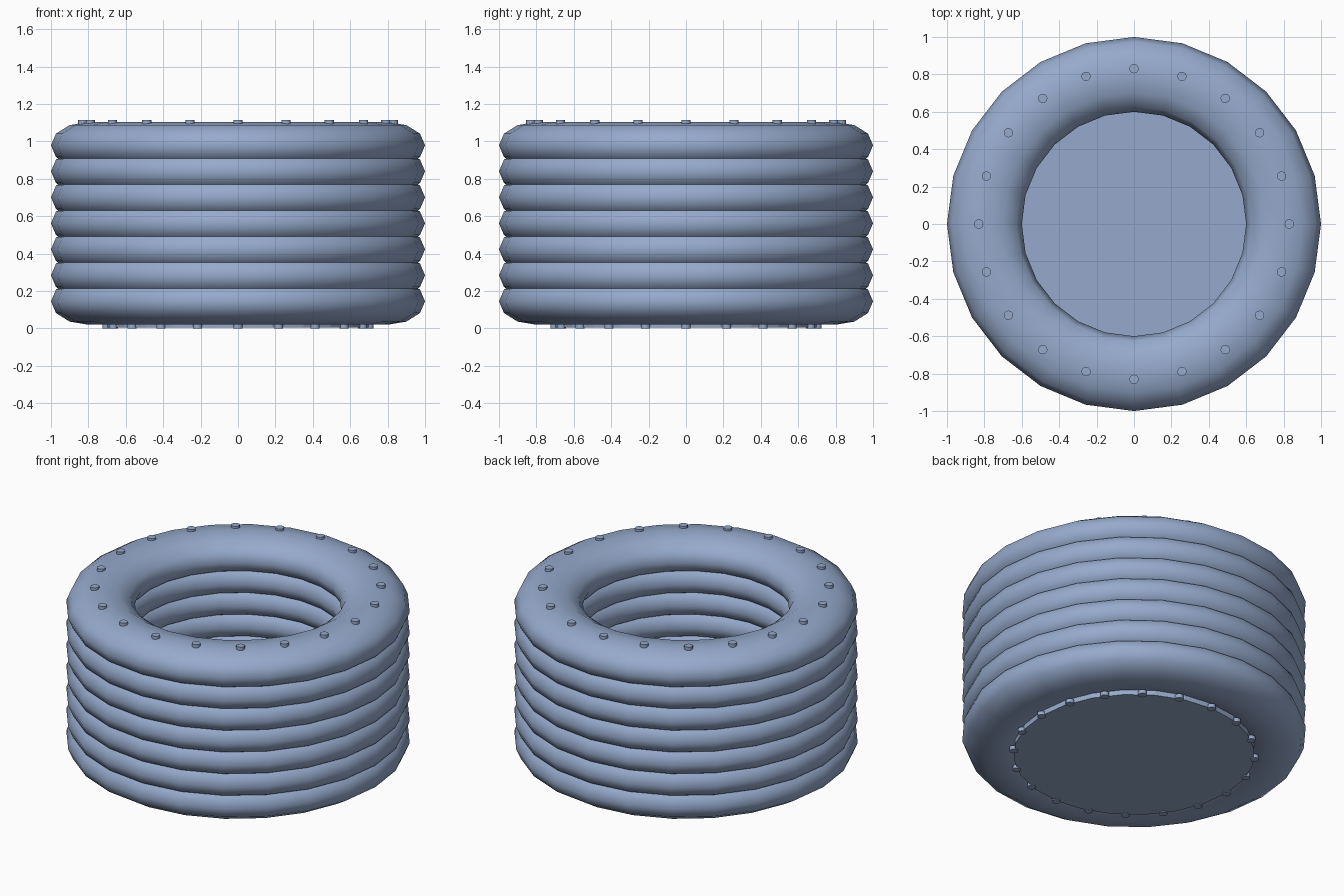
import bpy, bmesh, math

if "Cube" in bpy.data.objects:
    bpy.data.objects.remove(bpy.data.objects["Cube"])

mat = bpy.data.materials.new("blue_grey")
mat.diffuse_color = (0.305, 0.402, 0.604, 1)
mat.use_nodes = True
mat.node_tree.nodes["Principled BSDF"].inputs["Base Color"].default_value = mat.diffuse_color


def finish(obj, name):
    obj.name = name
    obj.data.name = name
    obj.data.materials.append(mat)
    return obj


def cylinder(name, x, y, z0, z1, r, sides):
    bpy.ops.mesh.primitive_cylinder_add(vertices=sides, radius=r, depth=z1 - z0,
                                        location=(x, y, (z0 + z1) / 2))
    return finish(bpy.context.object, name)


def stud_ring(name, radius, z0, z1):
    # twenty small round studs evenly spaced on a circle
    for i in range(20):
        a = math.tau * i / 20
        stud = cylinder(f"{name}_{i + 1}", radius * math.cos(a), radius * math.sin(a),
                        z0, z1, 0.025, 12)
        stud.rotation_euler.z = a
        bpy.ops.object.shade_smooth_by_angle(angle=math.radians(40))


# Stack of seven overlapping, vertically flattened inflated rings
for i in range(7):
    bpy.ops.mesh.primitive_torus_add(major_segments=24, minor_segments=12,
                                     major_radius=0.8, minor_radius=0.2,
                                     location=(0, 0, 0.145 + 0.139 * i))
    ring = finish(bpy.context.object, f"inflated_ring_{i + 1}")
    ring.scale.z = 0.625
    bpy.ops.object.transform_apply(location=False, rotation=False, scale=True)
    bpy.ops.object.shade_smooth()

# Floor disc
cylinder("floor_disc", 0, 0, 0.005, 0.045, 0.7, 24)

# Studs on the top ring and around the floor edge
stud_ring("top_stud", 0.83, 1.09, 1.115)
stud_ring("floor_stud", 0.7, 0.0, 0.025)
